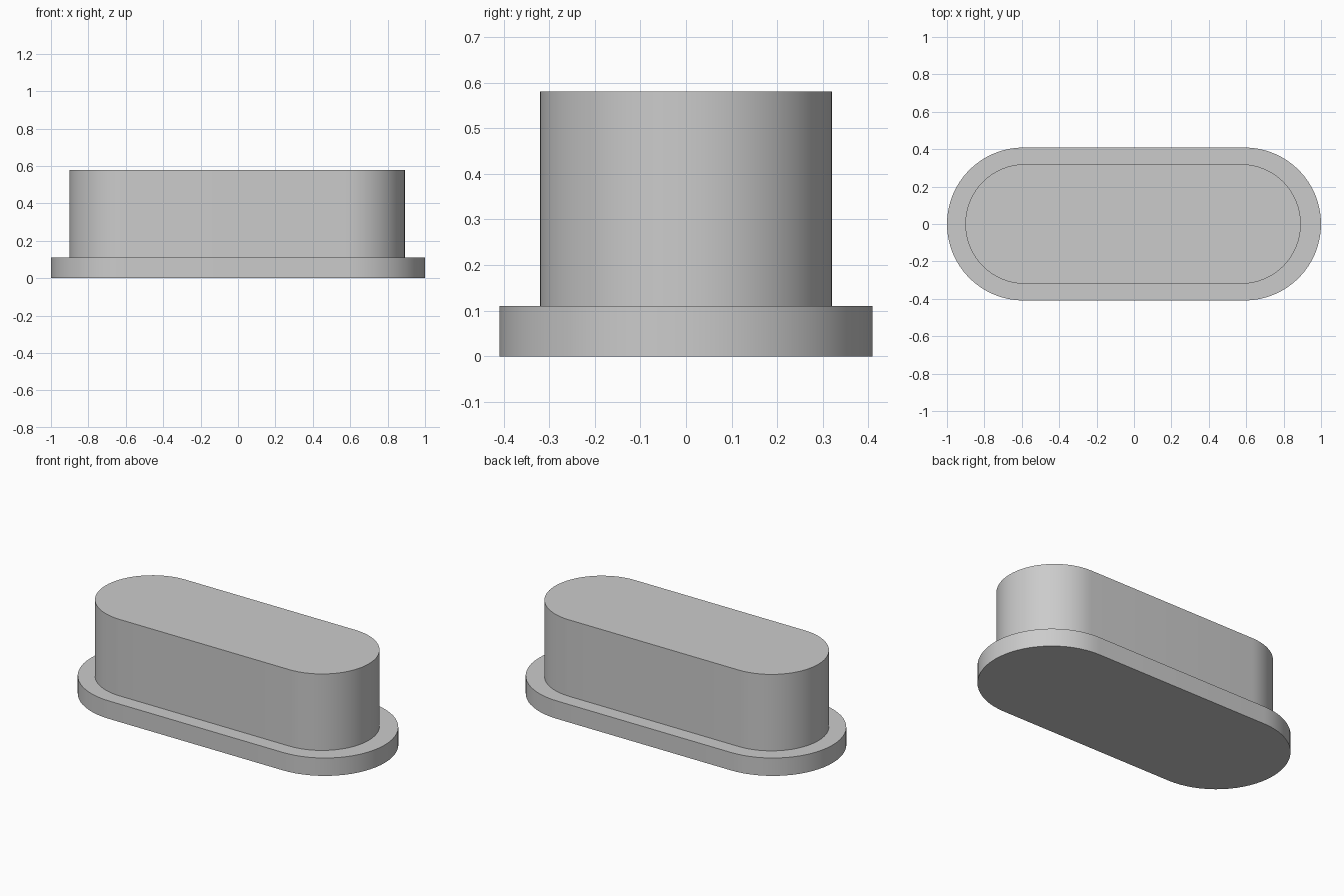
import bpy
import bmesh
import math

cube = bpy.data.objects.get("Cube")
if cube:
    bpy.data.objects.remove(cube, do_unlink=True)

# Single light grey finish
grey = bpy.data.materials.new("light grey")
grey.use_nodes = True
colour = (0.6, 0.6, 0.6, 1)
grey.diffuse_color = colour
grey.node_tree.nodes["Principled BSDF"].inputs["Base Color"].default_value = colour


def stadium(half_length, radius, centre_x, steps=32):
    """Outline of a slot shape: two half circles joined by straight sides."""
    points = []
    for side in (1, -1):
        for i in range(steps + 1):
            angle = math.pi * (i / steps - 0.5)
            x = side * (half_length - radius + radius * math.cos(angle))
            points.append((centre_x + x, side * radius * math.sin(angle)))
    return points


def extrude_rings(name, rings):
    """Bridge a stack of (outline, height) rings and cap both ends."""
    bm = bmesh.new()
    loops = [[bm.verts.new((x, y, z)) for x, y in outline] for outline, z in rings]
    count = len(loops[0])
    for low, high in zip(loops, loops[1:]):
        for i in range(count):
            j = (i + 1) % count
            bm.faces.new((low[i], low[j], high[j], high[i]))
    bm.faces.new(list(reversed(loops[0])))
    bm.faces.new(loops[-1])
    bm.normal_update()
    mesh = bpy.data.meshes.new(name)
    bm.to_mesh(mesh)
    bm.free()
    mesh.materials.append(grey)
    obj = bpy.data.objects.new(name, mesh)
    bpy.context.collection.objects.link(obj)
    bpy.ops.object.select_all(action="DESELECT")
    obj.select_set(True)
    bpy.context.view_layer.objects.active = obj
    bpy.ops.object.shade_smooth_by_angle(angle=math.radians(30))
    return obj


# Wide base flange stepping in to the tall plug, as one closed solid
flange = stadium(1.0, 0.409, 0)
plug = stadium(0.897, 0.32, -0.005)
extrude_rings("flanged_plug", [(flange, 0), (flange, 0.11), (plug, 0.11), (plug, 0.58)])
